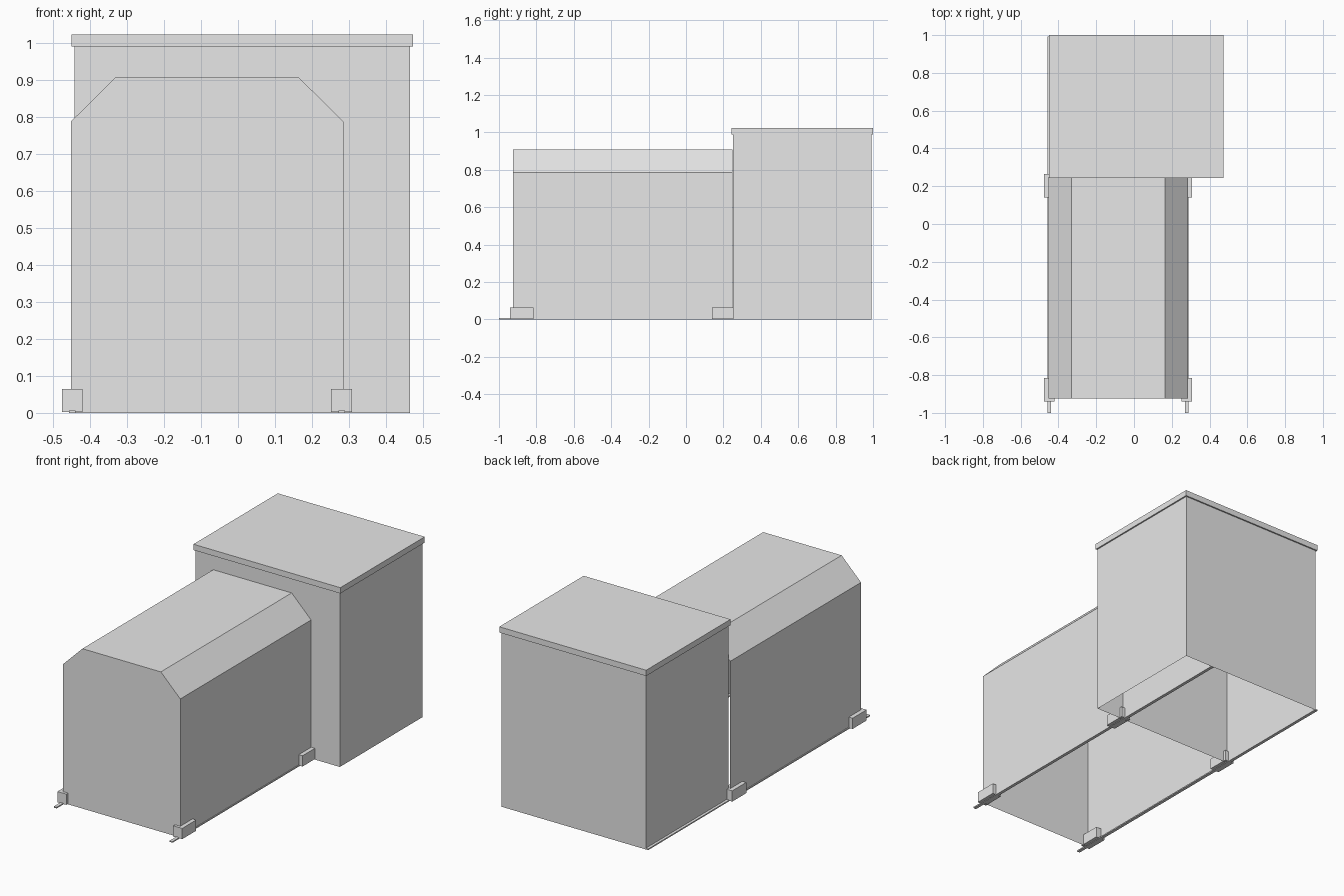
import bpy
import bmesh

cube = bpy.data.objects.get("Cube")
if cube:
    bpy.data.objects.remove(cube, do_unlink=True)

# Single plain grey
GREY = (0.8, 0.8, 0.8, 1.0)
grey = bpy.data.materials.new("light_grey")
grey.use_nodes = True
grey.diffuse_color = GREY
for node in grey.node_tree.nodes:
    if node.type == 'BSDF_PRINCIPLED':
        node.inputs["Base Color"].default_value = GREY


def finish(name, bm):
    mesh = bpy.data.meshes.new(name)
    bm.to_mesh(mesh)
    bm.free()
    mesh.materials.append(grey)
    obj = bpy.data.objects.new(name, mesh)
    bpy.context.collection.objects.link(obj)
    return obj


def extrusion(name, profile, y0, y1, open_bottom=False, open_back=False):
    """Sweep an x-z profile along y, optionally leaving sides open."""
    bm = bmesh.new()
    front = [bm.verts.new((x, y0, z)) for x, z in profile]
    back = [bm.verts.new((x, y1, z)) for x, z in profile]
    count = len(profile)
    bm.faces.new(front)
    if not open_back:
        bm.faces.new(back[::-1])
    for i in range(count - 1 if open_bottom else count):
        j = (i + 1) % count
        bm.faces.new((front[j], front[i], back[i], back[j]))
    bmesh.ops.recalc_face_normals(bm, faces=bm.faces)
    return finish(name, bm)


def box(name, x0, x1, y0, y1, z0, z1, open_bottom=False):
    # The last profile edge is the underside
    profile = [(x0, z0), (x0, z1), (x1, z1), (x1, z0)]
    return extrusion(name, profile, y0, y1, open_bottom)


LEFT, RIGHT = 0.285, -0.452
FRONT, JOIN = -0.925, 0.25

# Long cover with chamfered roof, open below and at the back
cover_profile = [(RIGHT, 0), (RIGHT, 0.787), (-0.33, 0.908),
                 (0.163, 0.908), (LEFT, 0.787), (LEFT, 0)]
extrusion("sliding_cover", cover_profile, FRONT, JOIN - 0.001,
          open_bottom=True, open_back=True)

# Taller house, open below, with a flat overhanging roof
box("house_walls", -0.442, 0.465, JOIN, 0.992, 0, 0.99, open_bottom=True)
box("house_roof", -0.45, 0.473, 0.243, 1.0, 0.99, 1.023)
box("house_partition", 0.283, 0.287, JOIN, 0.992, 0.008, 0.985)

# Rails and the wheel housings riding on them
for side, x in (("left", 0.28), ("right", -0.448)):
    box(side + "_rail", x - 0.009, x + 0.009, -1.0, 0.992, 0, 0.007)
    for place, y in (("front", -0.878), ("back", 0.202)):
        box(f"{side}_{place}_wheel_housing", x - 0.028, x + 0.028,
            y - 0.063, y + 0.063, 0.003, 0.064)
